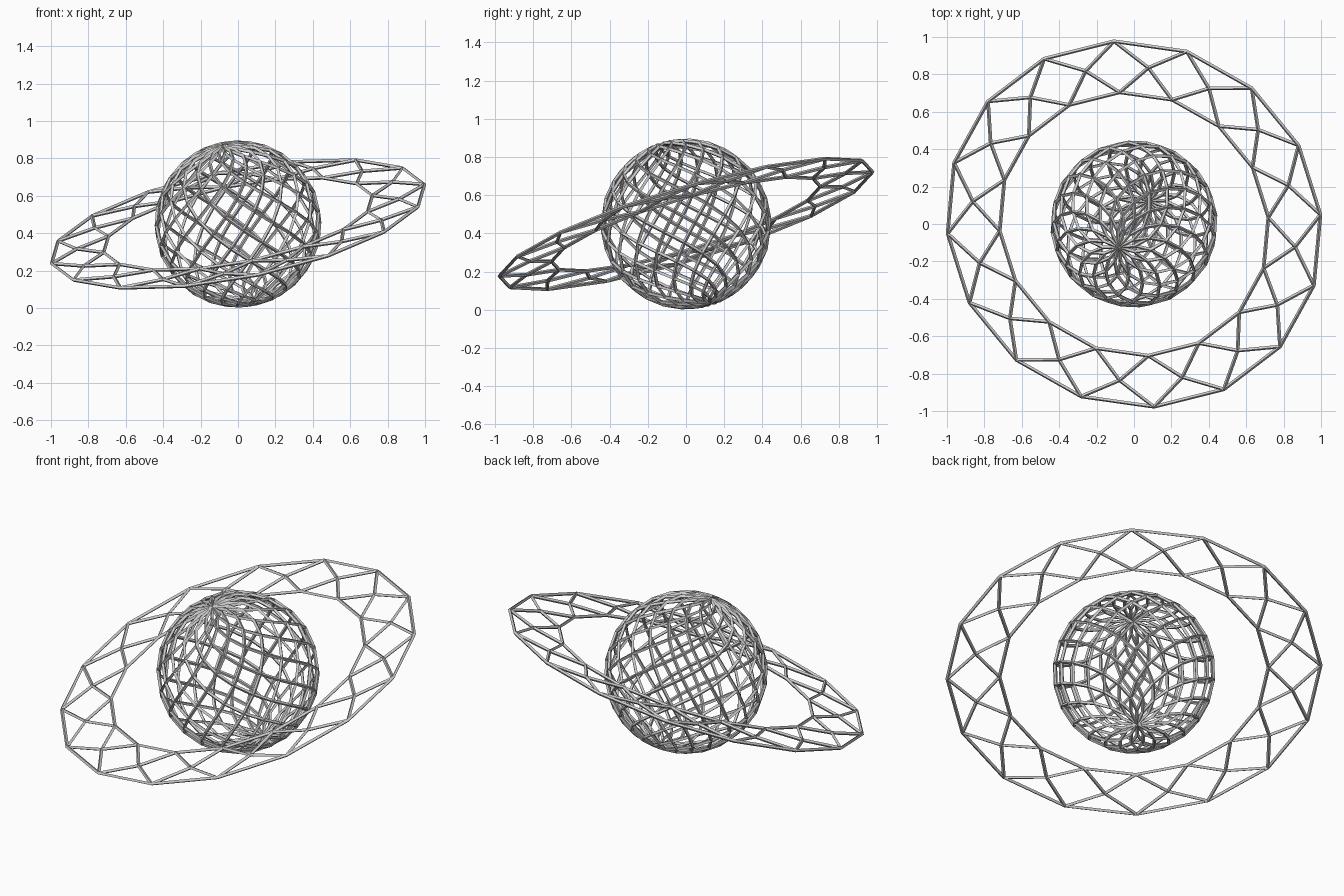
import bpy, bmesh
from math import sin, cos, pi
from mathutils import Vector, Matrix

if "Cube" in bpy.data.objects:
    bpy.data.objects.remove(bpy.data.objects["Cube"])

N = 16                  # lattice points around each row
WIRE = 0.02             # strut thickness

# shared tilted frame of globe and ring
axis = Vector((-0.197, -0.30, 1)).normalized()
ex = Vector((0.99, 0.05, 0.21))
ex = (ex - axis * ex.dot(axis)).normalized()
ey = axis.cross(ex)
FRAME = Matrix.Translation((0, 0, 0.449)) @ Matrix((ex, ey, axis)).transposed().to_4x4()


def row(bm, radius, z, half):
    """One circle of lattice points, optionally turned by half a step."""
    pts = []
    for i in range(N):
        a = 2 * pi * (i + 0.5 * half) / N
        pts.append(bm.verts.new((radius * cos(a), radius * sin(a), z)))
    return pts


def pair(rows, halves, k, i):
    """Points of row k on both sides of point i of a neighbouring row."""
    if halves[k]:
        return rows[k][(i - 1) % N], rows[k][i]
    return rows[k][i], rows[k][(i + 1) % N]


def finish(name, bm):
    """Turn the lattice faces into square struts."""
    bmesh.ops.recalc_face_normals(bm, faces=bm.faces)
    me = bpy.data.meshes.new(name)
    bm.to_mesh(me)
    bm.free()
    ob = bpy.data.objects.new(name, me)
    bpy.context.collection.objects.link(ob)
    ob.matrix_world = FRAME
    mod = ob.modifiers.new("struts", 'WIREFRAME')
    mod.thickness = WIRE
    mod.offset = 0
    mod.use_even_offset = True
    mod.use_boundary = True
    mod.use_replace = True


# globe: diamond lattice between two poles
R, ROWS = 0.438, 16
bm = bmesh.new()
halves = [k % 2 == 0 for k in range(ROWS + 1)]
rows = [None] * (ROWS + 1)
for k in range(1, ROWS):
    t = pi * k / ROWS
    rows[k] = row(bm, R * sin(t), R * cos(t), halves[k])
top = bm.verts.new((0, 0, R))
bottom = bm.verts.new((0, 0, -R))
rows[0], rows[ROWS] = [top] * N, [bottom] * N
for k in range(1, ROWS):
    # diamond whose left and right corners lie on row k
    for i in range(N):
        j = (i + 1) % N
        n = j if halves[k] else i
        bm.faces.new((rows[k - 1][n], rows[k][i], rows[k + 1][n], rows[k][j]))
finish("globe_lattice", bm)

# ring: flat diamonds with rails along the inner and outer edges
bm = bmesh.new()
halves = [False, True, False]
rows = [row(bm, r, 0, h) for r, h in zip((0.735, 0.88, 1.02), halves)]
for i in range(N):
    j = (i + 1) % N
    a, b = pair(rows, halves, 1, i)
    bm.faces.new((rows[0][i], a, rows[2][i], b))
    bm.faces.new((rows[0][i], b, rows[0][j]))
    bm.faces.new((rows[2][i], rows[2][j], b))
finish("ring_lattice", bm)
